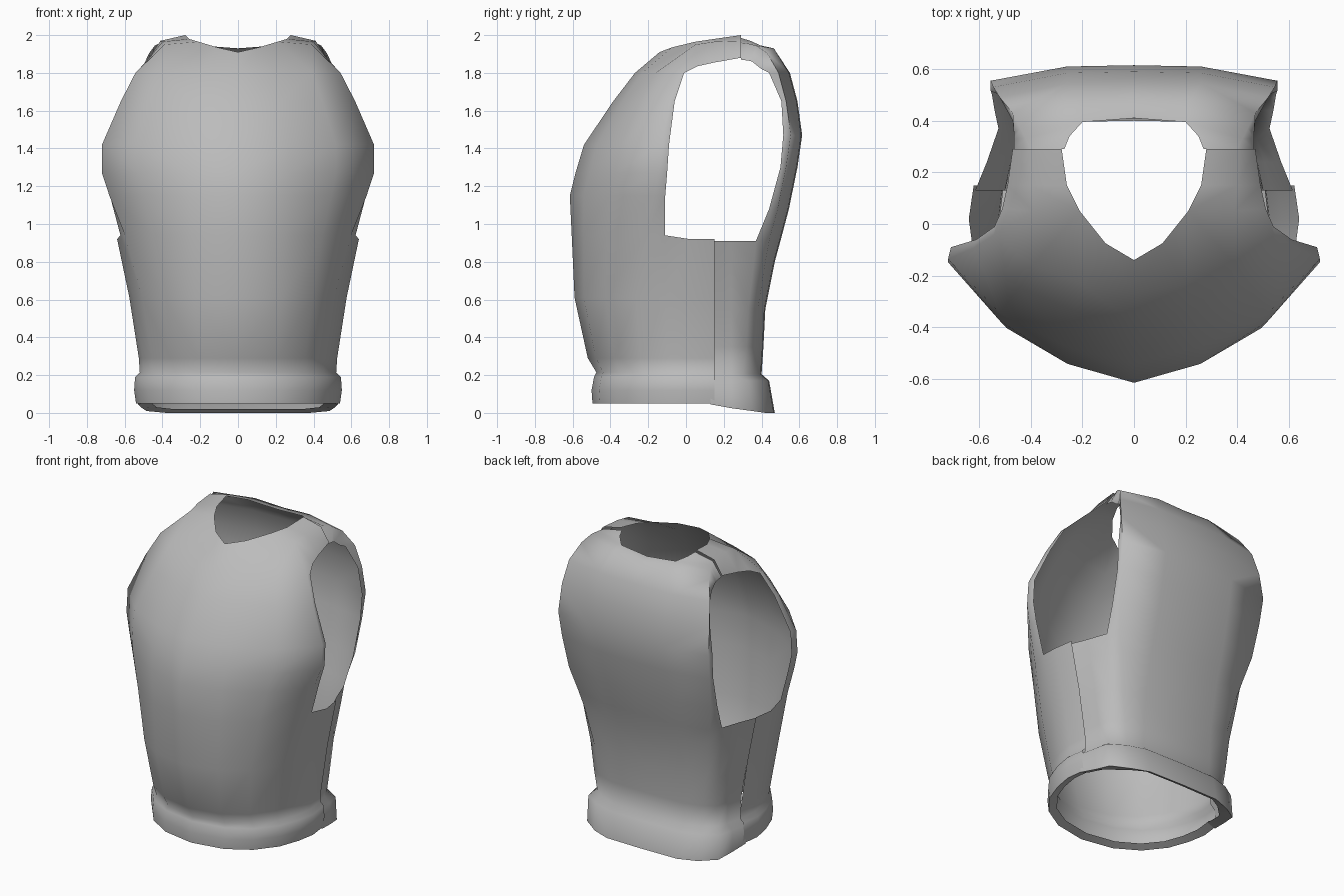
import bpy, math

steel = bpy.data.materials.new("plain_grey")
steel.diffuse_color = (0.5, 0.5, 0.5, 1)


def sheet(name, rows):
    """Skin rows of points (None = hole) into a half shell, then mirror it across x."""
    verts, faces, index = [], [], {}
    for r, row in enumerate(rows):
        for c, p in enumerate(row):
            if p:
                index[r, c] = len(verts)
                verts.append(p)
    for r in range(len(rows) - 1):
        for c in range(6):
            ids = [index.get(k) for k in ((r, c), (r, c + 1), (r + 1, c + 1), (r + 1, c))]
            if None not in ids:
                faces.append(ids)
    mesh = bpy.data.meshes.new(name)
    mesh.from_pydata(verts, [], faces)
    mesh.materials.append(steel)
    ob = bpy.data.objects.new(name, mesh)
    bpy.context.collection.objects.link(ob)
    m = ob.modifiers.new("mirror", "MIRROR")
    m.use_clip = True
    bpy.ops.object.select_all(action="DESELECT")
    ob.select_set(True)
    bpy.context.view_layer.objects.active = ob
    bpy.ops.object.modifier_apply(modifier="mirror")
    bpy.ops.object.shade_smooth_by_angle(angle=math.radians(85))
    return ob


# Cross-section fractions: rounded at the waist, ridged at the chest
ROUND = [(0, 0), (.40, .10), (.68, .33), (.87, .66), (.96, 1)]
RIDGE = [(0, 0), (.37, .15), (.72, .43), (1, .90), (.985, 1)]


def front_row(z, yc, xs, ys, t, side=True):
    row = []
    for (xa, ya), (xb, yb) in zip(ROUND, RIDGE):
        x, y = xa + (xb - xa) * t, ya + (yb - ya) * t
        row.append((x * xs, yc + y * (ys - yc), z))
    if side:
        zs = min(z, .92)
        row += [(xs, .02, zs), (xs * .97, .15, zs)]
    return row + [None] * (7 - len(row))


# Front plate: rolled waist band, chest, neckline, shoulder strap
front = [front_row(*a) for a in [
    (.07, -.445, .485, -.10, 0), (.05, -.495, .54, -.10, 0), (.12, -.50, .55, -.10, 0),
    (.19, -.487, .545, -.10, 0), (.215, -.475, .52, -.10, 0), (.29, -.52, .525, -.10, 0),
    (.61, -.59, .575, -.11, .08), (.94, -.605, .64, -.11, .5),
    (1.15, -.615, .69, -.11, .9, False), (1.27, -.585, .72, -.10, 1, False),
    (1.42, -.54, .72, -.09, 1, False), (1.65, -.385, .62, -.06, 1, False),
    (1.80, -.27, .55, -.01, .9, False)]]
front += [
    [(0, -.14, 1.91), (.11, -.075, 1.935), (.21, .05, 1.965), (.39, .05, 1.95), (.51, .06, 1.835)],
    [None, None, (.26, .15, 1.98), (.40, .15, 1.965), (.49, .15, 1.855)],
    [None, None, (.28, .29, 2.0), (.41, .29, 1.97), (.47, .29, 1.88)]]
sheet("front_plate", front)


def back_row(z, yc, xc, xe, ye, xs=None, drop=.06, dip=(0,) * 6):
    row = [(0, yc, z), (.26, yc - .005, z), (xc, yc - drop, z), (xe, ye, z)]
    if xs:
        row += [((xe + xs) / 2, .24, z), (xs, .13, z)]
    row = [(x, y, h + d) for (x, y, h), d in zip(row, dip)]
    return row + [None] * (7 - len(row))


# Back plate: flared waist band, back, shoulder strap
hem = (0, 0, 0, .01, .025, .045)
back = [back_row(*a) for a in [
    (.02, .43, .34, .43, .29, .47, .05, hem), (0, .47, .38, .485, .35, .53, .05, hem),
    (.17, .44, .39, .49, .33, .53, .045), (.205, .40, .36, .445, .30, .495, .04),
    (.35, .41, .38, .455, .32, .50, .04), (.55, .42, .41, .475, .33, .535, .04),
    (.80, .47, .455, .51, .36, .59, .05), (.91, .50, .485, .525, .37, .615, .06),
    (1.08, .545, .525, .54, .44), (1.30, .59, .545, .55, .50), (1.47, .615, .555, .555, .515),
    (1.65, .59, .545, .53, .505), (1.80, .55, .52, .485, .44)]]
back += [
    [(0, .47, 1.92), (.20, .465, 1.93), (.47, .43, 1.905), (.47, .40, 1.82)],
    [(0, .41, 1.93), (.20, .395, 1.945), (.44, .37, 1.945), (.465, .35, 1.86)],
    [None, (.25, .34, 1.97), (.42, .33, 1.955), (.465, .33, 1.865)],
    [None, (.27, .29, 1.985), (.40, .29, 1.96), (.465, .29, 1.87)]]
sheet("back_plate", back)
